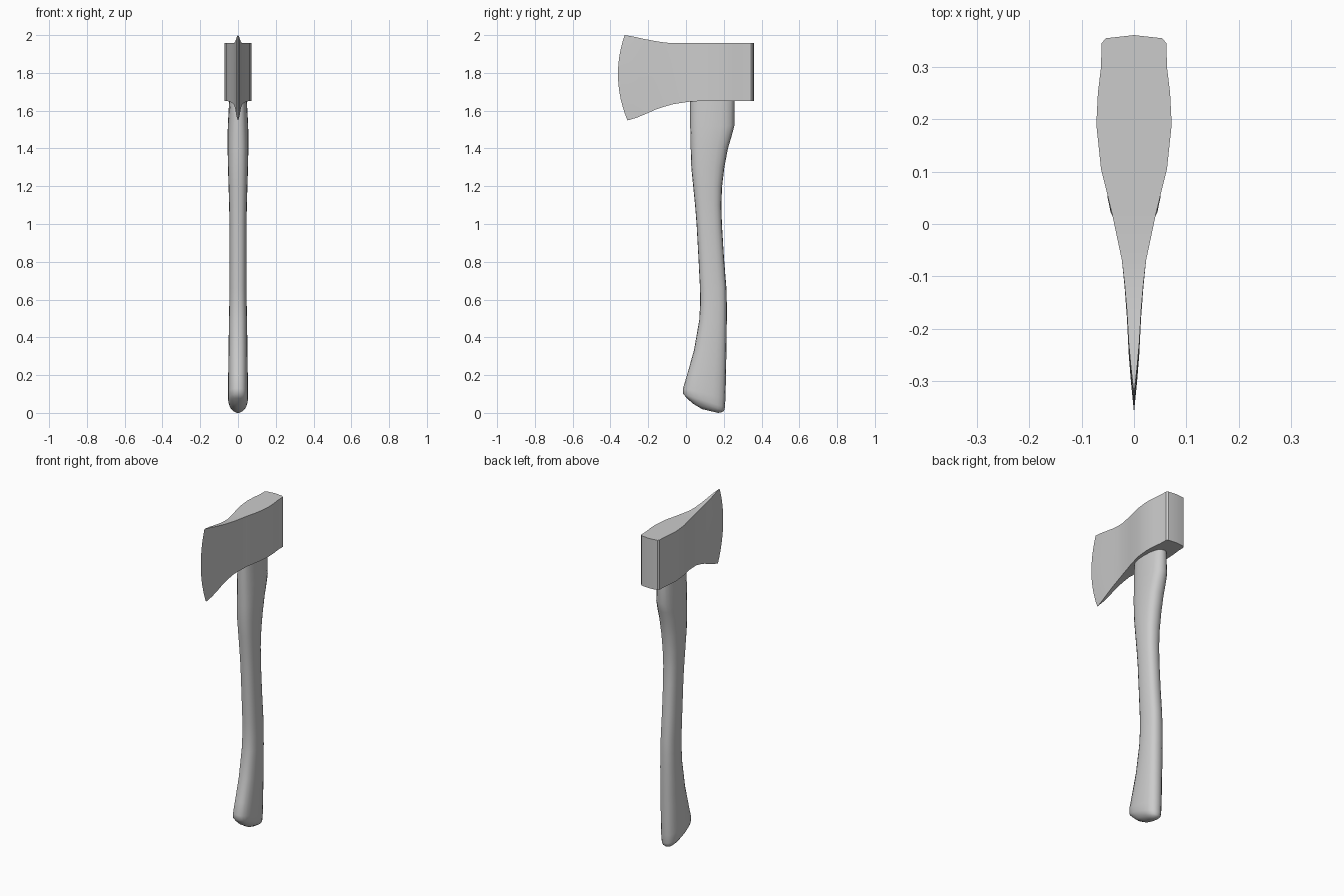
import bpy, bmesh
from math import cos, sin, pi, radians, copysign


def finish(bm, name, angle):
    bmesh.ops.recalc_face_normals(bm, faces=bm.faces)
    mesh = bpy.data.meshes.new(name)
    bm.to_mesh(mesh)
    bm.free()
    mesh.shade_smooth()
    mesh.set_sharp_from_angle(angle=radians(angle))
    obj = bpy.data.objects.new(name, mesh)
    bpy.context.collection.objects.link(obj)
    return obj


# Axe head: columns (y, half width, bottom z, top z) from poll to cutting edge
ROWS = 12
stations = [
    (0.361, 0.0, 1.652, 1.957), (0.355, 0.054, 1.652, 1.957),
    (0.345, 0.062, 1.652, 1.957), (0.30, 0.063, 1.652, 1.957),
    (0.25, 0.069, 1.652, 1.957), (0.19, 0.072, 1.652, 1.957),
    (0.105, 0.063, 1.652, 1.957), (0.02, 0.042, 1.648, 1.957),
    (-0.07, 0.023, 1.634, 1.957), (-0.12, 0.018, 1.622, 1.961),
    (-0.18, 0.0135, 1.606, 1.969), (-0.25, 0.010, 1.580, 1.981),
    (-0.30, 0.006, 1.563, 1.991), (-0.36, 0.0, 1.548, 2.0),
]


def edge_y(u):
    # Curved cutting edge, u runs from heel to toe
    return -0.31 - 0.015 * u - 0.17 * u * (1 - u)


def column(bm, y, x, zb, zt):
    verts = []
    blade = max(0, (-0.07 - y) / 0.29)
    for r in range(ROWS + 1):
        u = r / ROWS
        yy = -0.07 + blade * (edge_y(u) + 0.07) if blade else y
        verts.append(bm.verts.new((x, yy, zb + (zt - zb) * u)))
    return verts


bm = bmesh.new()
right = [column(bm, y, w, zb, zt) for y, w, zb, zt in stations]
left = [c if s[1] == 0 else column(bm, s[0], -s[1], s[2], s[3])
        for s, c in zip(stations, right)]
for i in range(len(stations) - 1):
    for side in (right, left):
        a, b = side[i], side[i + 1]
        for r in range(ROWS):
            bm.faces.new((a[r], b[r], b[r + 1], a[r + 1]))
    for r in (0, ROWS):
        ring = [right[i][r], right[i + 1][r], left[i + 1][r], left[i][r]]
        bm.faces.new(list(dict.fromkeys(ring)))
finish(bm, "axe_head", 30)

# Handle: sections (front y, front z, back y, back z, half width)
sections = [
    (0.022, 1.67, 0.256, 1.67, 0.046), (0.022, 1.52, 0.256, 1.52, 0.054),
    (0.024, 1.46, 0.240, 1.46, 0.055), (0.025, 1.40, 0.222, 1.40, 0.055),
    (0.028, 1.30, 0.203, 1.30, 0.053), (0.038, 1.20, 0.191, 1.20, 0.050),
    (0.048, 1.10, 0.187, 1.10, 0.047), (0.056, 1.00, 0.190, 1.00, 0.045),
    (0.066, 0.82, 0.201, 0.82, 0.045), (0.074, 0.66, 0.214, 0.66, 0.045),
    (0.075, 0.58, 0.216, 0.58, 0.046), (0.070, 0.49, 0.216, 0.49, 0.048),
    (0.042, 0.33, 0.214, 0.33, 0.050), (0.005, 0.20, 0.211, 0.17, 0.052),
    (-0.016, 0.13, 0.209, 0.08, 0.053), (-0.015, 0.10, 0.206, 0.03, 0.052),
    (0.005, 0.078, 0.202, 0.012, 0.045), (0.035, 0.050, 0.192, 0.004, 0.034),
    (0.085, 0.020, 0.170, 0.000, 0.016),
]
SIDES = 20
bm = bmesh.new()
rings = []
for yf, zf, yb, zb, w in sections:
    ring = []
    for k in range(SIDES):
        a = 2 * pi * k / SIDES
        c, s = (copysign(abs(v) ** 0.8, v) for v in (cos(a), sin(a)))
        t = (s + 1) / 2
        ring.append(bm.verts.new((w * c, yf + (yb - yf) * t, zf + (zb - zf) * t)))
    rings.append(ring)
for a, b in zip(rings, rings[1:]):
    for k in range(SIDES):
        n = (k + 1) % SIDES
        bm.faces.new((a[k], a[n], b[n], b[k]))
bm.faces.new(rings[0])
bm.faces.new(rings[-1])
finish(bm, "handle", 60)
